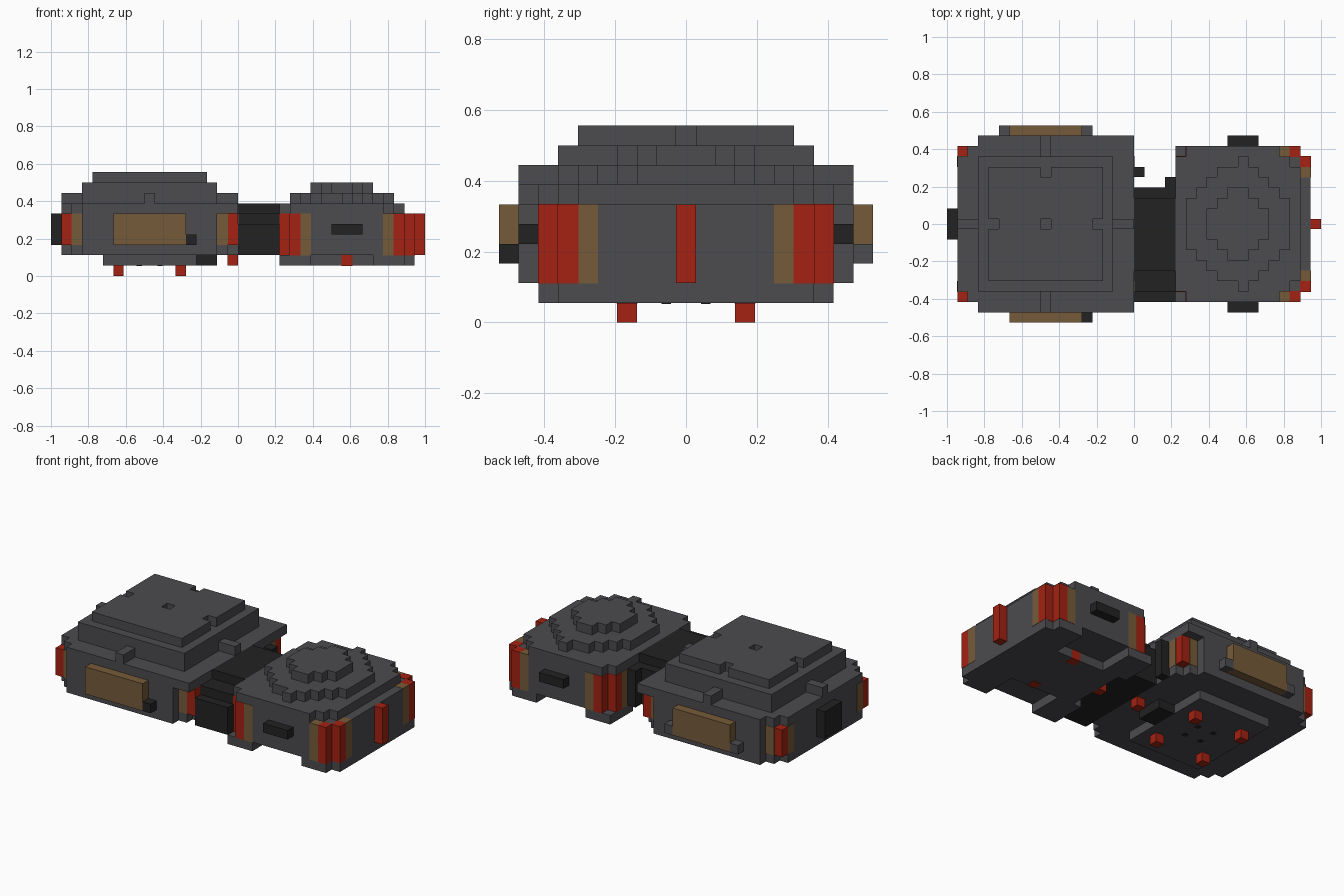
import bpy, bmesh

U = 2 / 36  # size of one block

cube = bpy.data.objects.get("Cube")
if cube:
    bpy.data.objects.remove(cube, do_unlink=True)


def material(name, rgb):
    m = bpy.data.materials.new(name)
    m.use_nodes = True
    m.diffuse_color = (*rgb, 1)
    m.node_tree.nodes["Principled BSDF"].inputs["Base Color"].default_value = (*rgb, 1)
    return m


GREY = material("slate grey", (0.072, 0.072, 0.08))
DARK = material("near black", (0.016, 0.016, 0.016))
RED = material("signal red", (0.37, 0.016, 0.006))
TAN = material("brown tan", (0.18, 0.105, 0.042))


def block(name, x, y, z, mat=GREY, left=0, right=None, grow=0):
    """Extruded plan with stair-stepped corners; all sizes count in blocks."""
    right = left if right is None else right
    (x0, x1), (y0, y1), (z0, z1) = [(a - grow, b + grow) for a, b in (x, y, z)]

    def stair(cx, cy, sx, sy, n):
        # Walk from the y side of a corner to its x side
        pts = [(cx + sx * n, cy)]
        for s in range(n):
            pts.append((cx + sx * (n - s), cy + sy * (s + 1)))
            pts.append((cx + sx * (n - s - 1), cy + sy * (s + 1)))
        return pts

    plan = stair(x0, y0, 1, 1, left)[::-1] + stair(x1, y0, -1, 1, right)
    plan += stair(x1, y1, -1, -1, right)[::-1] + stair(x0, y1, 1, -1, left)
    bm = bmesh.new()
    face = bm.faces.new([bm.verts.new(((px - 18) * U, (py - 9.5) * U, z0 * U)) for px, py in plan])
    top = bmesh.ops.extrude_face_region(bm, geom=[face])["geom"]
    bmesh.ops.translate(bm, vec=(0, 0, (z1 - z0) * U),
                        verts=[v for v in top if isinstance(v, bmesh.types.BMVert)])
    bmesh.ops.recalc_face_normals(bm, faces=bm.faces)
    mesh = bpy.data.meshes.new(name)
    bm.to_mesh(mesh)
    bm.free()
    mesh.materials.append(mat)
    ob = bpy.data.objects.new(name, mesh)
    bpy.context.collection.objects.link(ob)
    return ob


def column(name, i, j, z, mat, grow=0):
    """One-block-wide column, repeated on the front and the back."""
    for side, jj in (("front", j), ("back", 18 - j)):
        block(f"{name}_{side}", (i, i + 1), (jj, jj + 1), z, mat, grow=grow)


# Large housing
block("large_body", (1, 18), (1, 18), (2, 6), left=2)
block("large_deck", (1, 18), (1, 18), (6, 7), left=2, right=0)
block("large_upper_tier", (3, 16), (3, 16), (7, 9))
block("large_deck_rib_across", (1, 18), (9, 10), (7, 8))
block("large_deck_rib_along", (9, 10), (1, 18), (7, 8))

# Large housing cap, open at its centre and notched at three edges
for a in ((4, 9), (10, 15)):
    for b in ((4, 9), (10, 15)):
        block("large_cap_quarter", a, b, (9, 10))
block("large_cap_arm_left", (10, 14), (9, 10), (9, 10))
block("large_cap_arm_right", (5, 9), (9, 10), (9, 10))
block("large_cap_arm_front", (9, 10), (4, 9), (9, 10))
block("large_cap_arm_back", (9, 10), (10, 14), (9, 10))

# Large housing corner lights
for name, i, inner in (("outer", 1, 2), ("inner", 17, 16)):
    column(f"large_corner_red_{name}", i, 2, (3, 6), RED)
    column(f"large_corner_tan_{name}", inner, 2, (3, 6), TAN, 0.03)
    column(f"large_end_tan_{name}", i, 3, (3, 6), TAN, 0.03)

# Side panels and end box
block("panel_front", (6, 13), (0, 1), (3, 6), TAN)
block("panel_back", (6, 13), (18, 19), (3, 6), TAN)
block("panel_knob_front", (13, 14), (0, 1), (3, 4), DARK)
for i in (5, 13):
    block("panel_knob_back", (i, i + 1), (18, 19), (3, 4))
block("end_box", (0, 1), (8, 11), (3, 6), DARK)

# Large housing underside
block("large_base", (5, 14), (4, 15), (1, 2))
block("base_box", (14, 16), (8, 11), (1, 2), DARK)
block("base_red_stud", (17, 18), (9, 10), (1, 2), RED)
for i in (6, 12):
    column("foot", i, 6, (0, 1), RED)
for i in (8, 10):
    for j in (8, 10):
        block("base_vent", (i + .25, i + .75), (j + .25, j + .75), (0.95, 1.05), DARK)

# Connector
block("connector_core", (18, 22), (5, 12), (2, 7), DARK)
block("connector_front_step", (18, 22), (3, 5), (2, 6), DARK)
block("connector_front_lip", (18, 22), (2, 3), (2, 5), DARK)
block("connector_back_step", (18, 22), (12, 13), (2, 6), DARK)
block("connector_post", (18, 19), (14, 15), (2, 6), DARK)
block("connector_rib", (21, 22), (13, 14), (2, 6), DARK)

# Small housing
block("small_body", (22, 35), (2, 17), (2, 6), left=1)
block("small_deck", (22, 34), (2, 17), (6, 7), left=1, right=2)
block("small_tier", (23, 33), (4, 15), (7, 8), left=3)
block("small_tier_rib", (28, 29), (3, 16), (7, 8))
block("small_cap", (25, 31), (6, 13), (8, 9), left=2)

# Small housing corner lights
for name, corner, corner_in, end in (("inner", 23, 24, 22), ("outer", 33, 32, 34)):
    column(f"small_corner_red_{name}", corner, 2, (2, 6), RED, 0.03)
    column(f"small_end_red_{name}", end, 3, (2, 6), RED, 0.03)
    column(f"small_corner_tan_{name}", corner_in, 2, (2, 6), TAN, 0.03)
    column(f"small_end_tan_{name}", end, 4, (2, 6), TAN, 0.03)
block("end_red_strip", (35, 36), (9, 10), (2, 6), RED)
for j in (1, 17):
    block("side_handle", (27, 30), (j, j + 1), (4, 5), DARK)

# Small housing underside
block("small_base_outer", (31, 35), (2, 17), (1, 2), left=0, right=1)
block("small_base_middle", (23, 31), (6, 13), (1, 2))
for j in (2, 13):
    block("small_base_pad", (22, 25), (j, j + 4), (1, 2))
block("small_base_red_end", (22, 23), (9, 10), (1, 2), RED)
column("small_base_red", 28, 6, (1, 2), RED, 0.03)
